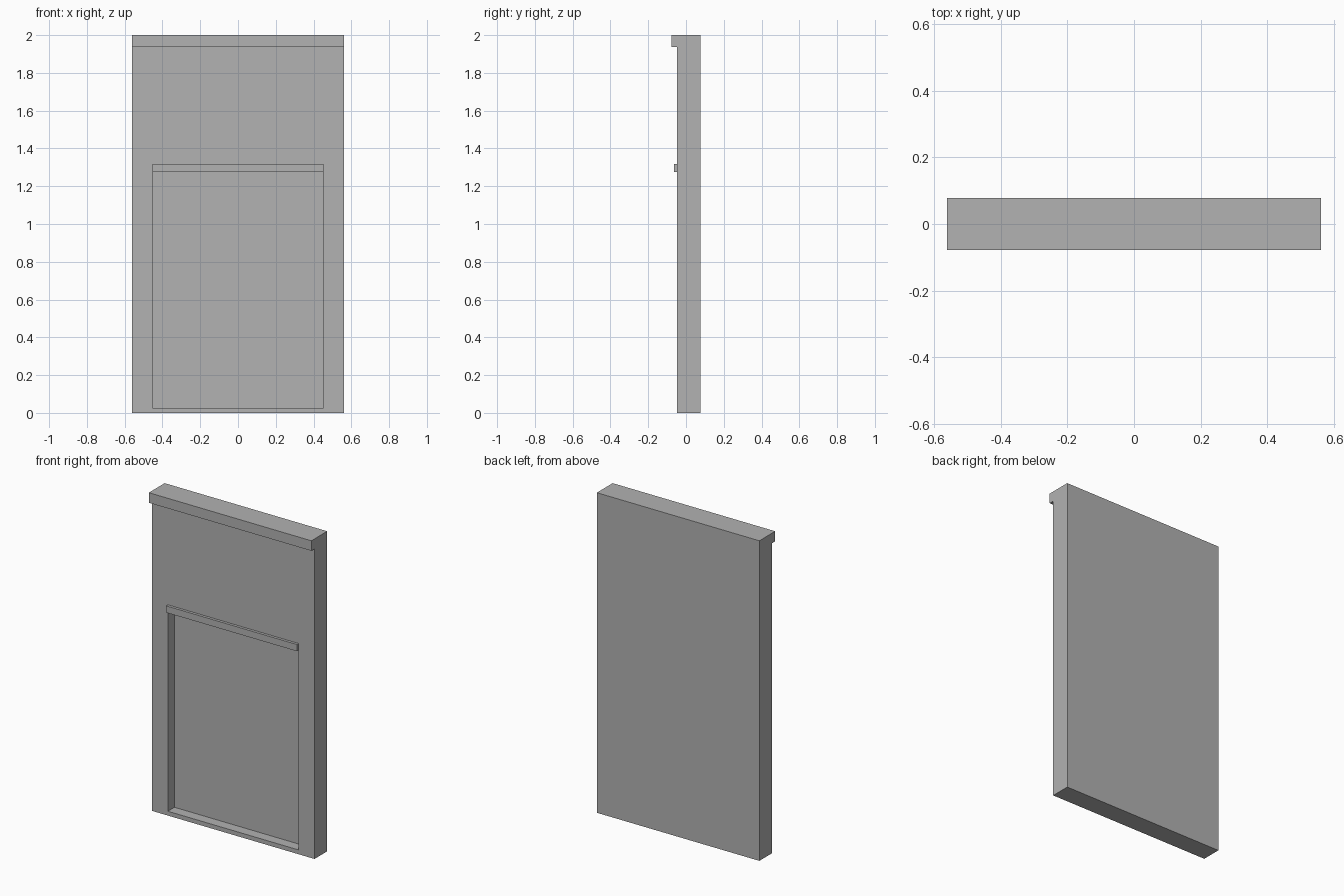
import bpy
import bmesh
from mathutils import Vector

default = bpy.data.objects.get("Cube")
if default:
    bpy.data.objects.remove(default, do_unlink=True)

# One plain grey for everything
grey = bpy.data.materials.new("plain_grey")
grey.use_nodes = True
colour = (0.445, 0.445, 0.445, 1)
grey.diffuse_color = colour
grey.node_tree.nodes["Principled BSDF"].inputs["Base Color"].default_value = colour

HALF_WIDTH = 0.562
FRONT, BACK = -0.047, 0.078
OPENING_HALF, SILL, HEAD = 0.452, 0.027, 1.275
RECESS_DEPTH = 0.065


def box_mesh(half_width, y0, y1, z0, z1):
    """Box symmetric in x, between the given y and z limits."""
    bm = bmesh.new()
    bmesh.ops.create_cube(bm, size=1)
    for v in bm.verts:
        v.co = Vector((half_width * 2 * v.co.x,
                       y1 if v.co.y > 0 else y0,
                       z1 if v.co.z > 0 else z0))
    bm.normal_update()
    return bm


def add_object(name, bm):
    mesh = bpy.data.meshes.new(name)
    bm.to_mesh(mesh)
    bm.free()
    mesh.materials.append(grey)
    obj = bpy.data.objects.new(name, mesh)
    bpy.context.collection.objects.link(obj)
    return obj


# Wall panel with a blind opening sunk into its front face
wall = box_mesh(HALF_WIDTH, FRONT, BACK, 0, 2)
panel = min(wall.faces, key=lambda f: f.normal.y)
bmesh.ops.inset_individual(wall, faces=[panel], thickness=0.01)
middle = panel.calc_center_median().z
for v in panel.verts:
    v.co.x = OPENING_HALF if v.co.x > 0 else -OPENING_HALF
    v.co.z = HEAD if v.co.z > middle else SILL
recess = bmesh.ops.extrude_discrete_faces(wall, faces=[panel])["faces"][0]
bmesh.ops.translate(wall, verts=recess.verts, vec=(0, RECESS_DEPTH, 0))
bmesh.ops.recalc_face_normals(wall, faces=wall.faces)
add_object("wall_panel", wall)

# Projecting strips: top cornice and the lintel over the opening
add_object("cornice", box_mesh(HALF_WIDTH, -0.078, FRONT, 1.937, 2))
add_object("lintel", box_mesh(OPENING_HALF, -0.064, FRONT, HEAD, 1.317))
